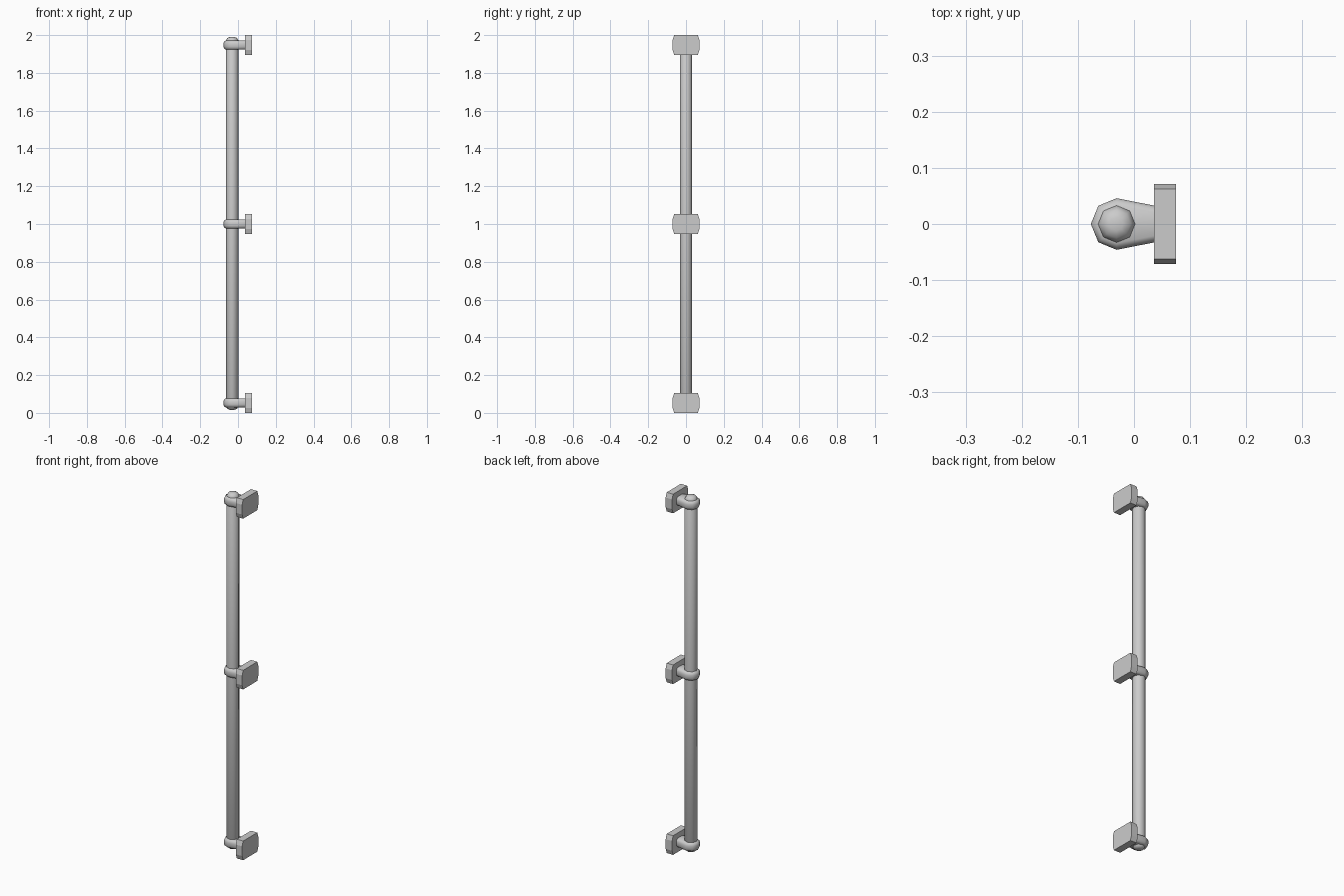
import bpy, bmesh, math

if "Cube" in bpy.data.objects:
    bpy.data.objects.remove(bpy.data.objects["Cube"])

CX = -0.031          # pipe axis
SIDES = 8
LEVELS = [0.053, 1.0, 1.947]


def loft(name, rings, smooth=None):
    """Skin a stack of equal-length point rings and cap both ends."""
    bm = bmesh.new()
    vs = [[bm.verts.new(p) for p in ring] for ring in rings]
    n = len(rings[0])
    for a, b in zip(vs, vs[1:]):
        for i in range(n):
            j = (i + 1) % n
            bm.faces.new((a[i], a[j], b[j], b[i]))
    bm.faces.new(vs[0][::-1])
    bm.faces.new(vs[-1])
    bmesh.ops.recalc_face_normals(bm, faces=bm.faces)
    me = bpy.data.meshes.new(name)
    bm.to_mesh(me)
    bm.free()
    ob = bpy.data.objects.new(name, me)
    bpy.context.collection.objects.link(ob)
    if smooth:
        bpy.ops.object.select_all(action='DESELECT')
        ob.select_set(True)
        bpy.context.view_layer.objects.active = ob
        bpy.ops.object.shade_smooth_by_angle(angle=math.radians(smooth))
    return ob


def circle(r, z):
    return [(CX + r * math.cos(i * math.tau / SIDES),
             r * math.sin(i * math.tau / SIDES), z) for i in range(SIDES)]


def bracket_ring(r, half, z):
    """Half octagon around the pipe, narrowing to the wall plate."""
    pts = [(CX + r * math.cos(a), r * math.sin(a), z)
           for a in (math.radians(90 + 45 * i) for i in range(5))]
    return pts + [(0.04, -half, z), (0.04, half, z)]


# Octagonal pipe with domed ends
loft("pipe", [circle(r, z) for r, z in (
    (0.012, 0.016), (0.025, 0.021), (0.033, 0.034),
    (0.033, 1.972), (0.025, 1.985), (0.012, 1.990))], 60)

for k, z in enumerate(LEVELS):
    # Rounded clamp and arm
    loft(f"clamp_{k + 1}", [bracket_ring(r, h, z + dz) for r, h, dz in (
        (0.034, 0.020, -0.024), (0.042, 0.028, -0.019), (0.046, 0.032, -0.009),
        (0.046, 0.032, 0.009), (0.042, 0.028, 0.019), (0.034, 0.020, 0.024))], 50)

    # Wall plate with slightly bulging sides
    outline = [(0.062, 0.053), (0.071, 0.027), (0.071, -0.027), (0.062, -0.053)]
    outline += [(-y, dz) for y, dz in reversed(outline)]
    loft(f"wall_plate_{k + 1}",
         [[(x, y, z + dz) for y, dz in outline] for x in (0.036, 0.075)])
